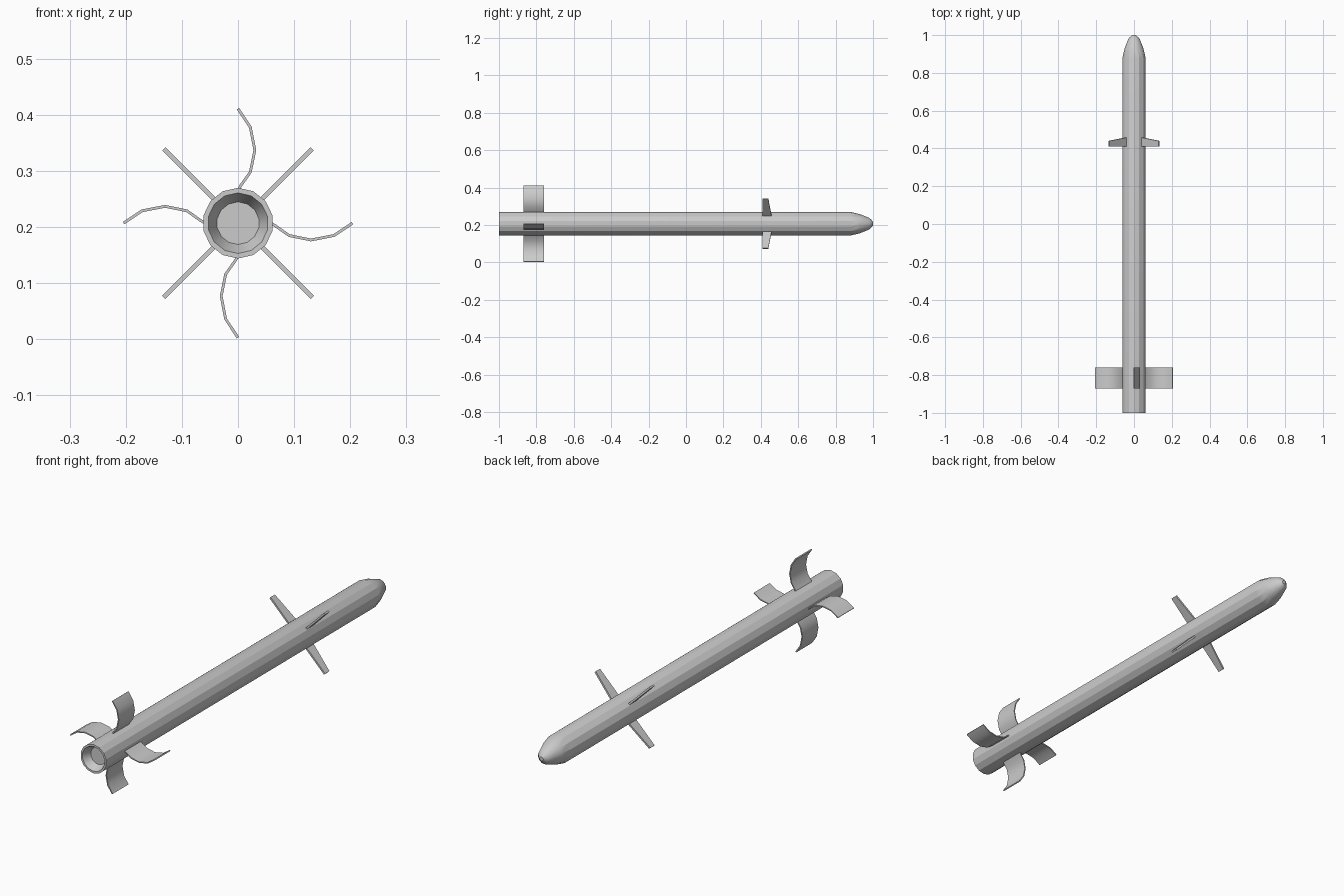
import bpy, bmesh, math
from mathutils import Matrix, Vector

if "Cube" in bpy.data.objects:
    bpy.data.objects.remove(bpy.data.objects["Cube"])

CZ = 0.207      # height of the body axis
SIDES = 14


def make_object(name, bm, smooth=None):
    bmesh.ops.recalc_face_normals(bm, faces=bm.faces)
    mesh = bpy.data.meshes.new(name)
    bm.to_mesh(mesh)
    bm.free()
    obj = bpy.data.objects.new(name, mesh)
    bpy.context.collection.objects.link(obj)
    if smooth:
        bpy.context.view_layer.objects.active = obj
        obj.select_set(True)
        bpy.ops.object.shade_smooth_by_angle(angle=math.radians(smooth))
        obj.select_set(False)
    return obj


def lathe(name, profile, smooth):
    """Revolve (y, radius) pairs around the body axis and cap both ends."""
    bm = bmesh.new()
    rings = []
    for y, r in profile:
        angles = [2 * math.pi * (i + 0.5) / SIDES for i in range(SIDES)]
        rings.append([bm.verts.new((r * math.cos(a), y, CZ + r * math.sin(a))) for a in angles])
    for a, b in zip(rings, rings[1:]):
        for i in range(SIDES):
            j = (i + 1) % SIDES
            bm.faces.new((a[i], a[j], b[j], b[i]))
    bm.faces.new(rings[0])
    bm.faces.new(rings[-1])
    return make_object(name, bm, smooth)


def fin(name, stations, angle, thickness, smooth=None):
    """Fin from (x offset, radius, y back, y front) stations, turned about the axis."""
    bm = bmesh.new()
    turn = Matrix.Translation((0, 0, CZ)) @ Matrix.Rotation(angle, 4, 'Y')
    rings = []
    n = len(stations)
    for i, (x, r, y0, y1) in enumerate(stations):
        a, b = stations[max(i - 1, 0)], stations[min(i + 1, n - 1)]
        side = Vector((b[1] - a[1], 0, a[0] - b[0])).normalized() * thickness / 2
        rings.append([bm.verts.new(turn @ (Vector((x, y, r)) + s * side))
                      for s, y in ((-1, y0), (1, y0), (1, y1), (-1, y1))])
    for a, b in zip(rings, rings[1:]):
        for i in range(4):
            j = (i + 1) % 4
            bm.faces.new((a[i], a[j], b[j], b[i]))
    bm.faces.new(rings[0])
    bm.faces.new(rings[-1])
    return make_object(name, bm, smooth)


# Body tube with recessed nozzle at the tail and a tapered nose
lathe("body", [(-0.965, 0.038), (-1.0, 0.054), (-1.0, 0.063), (0.88, 0.063),
               (0.93, 0.051), (0.98, 0.031), (0.99, 0.022), (1.0, 0.009)], 25)

# Curved wrap-around tail fins
curve = [(-0.004, 0.052), (0.005, 0.067), (0.022, 0.091), (0.030, 0.130), (0.022, 0.171), (0.0, 0.204)]
for k in range(4):
    fin(f"tail_fin_{k + 1}", [(x, r, -0.87, -0.76) for x, r in curve], k * math.pi / 2, 0.005, 40)

# Straight tapered forward fins on the diagonals
for k in range(4):
    fin(f"forward_fin_{k + 1}", [(0, 0.052, 0.41, 0.459), (0, 0.187, 0.41, 0.44)],
        math.pi / 4 + k * math.pi / 2, 0.008)
